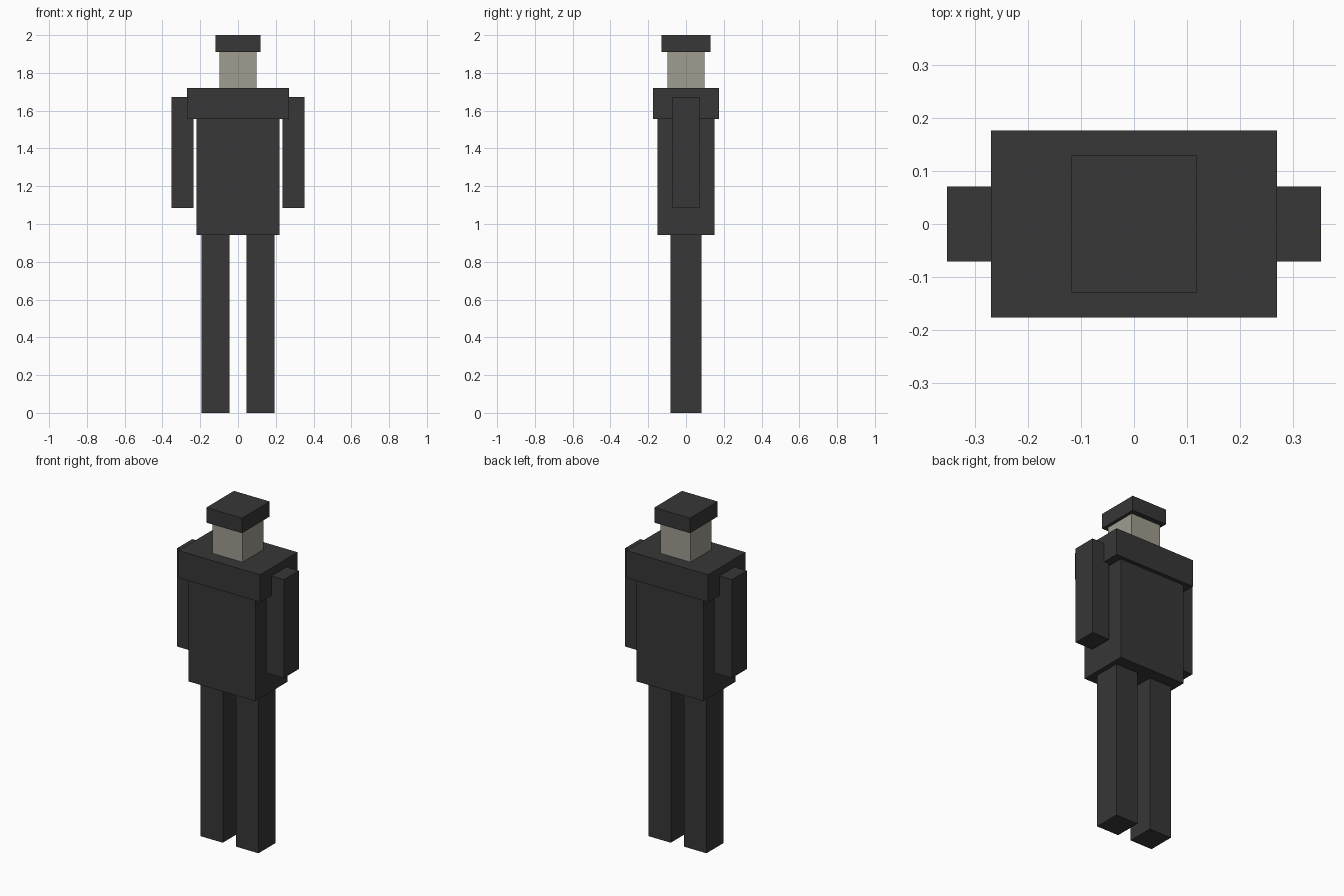
import bpy

old = bpy.data.objects.get("Cube")
if old:
    bpy.data.objects.remove(old, do_unlink=True)


def make_material(name, rgb):
    mat = bpy.data.materials.new(name)
    mat.use_nodes = True
    color = (*rgb, 1.0)
    mat.diffuse_color = color
    bsdf = next(n for n in mat.node_tree.nodes if n.type == 'BSDF_PRINCIPLED')
    bsdf.inputs["Base Color"].default_value = color
    return mat


charcoal = make_material("charcoal", (0.038, 0.038, 0.038))
stone = make_material("warm_grey", (0.35, 0.335, 0.275))


def box(name, mat, width, depth, bottom, top, x=0.0):
    """Flat-sided block standing between two heights, centred on y."""
    bpy.ops.mesh.primitive_cube_add(size=1, location=(x, 0, (bottom + top) / 2))
    obj = bpy.context.object
    obj.name = name
    obj.scale = (width, depth, top - bottom)
    bpy.ops.object.transform_apply(location=False, rotation=False, scale=True)
    obj.data.materials.append(mat)
    return obj


HIP, CHEST, NECK, BROW, CROWN = 0.943, 1.557, 1.72, 1.91, 2.0

# Limbs, one pair each
for side, sign in (("left", 1), ("right", -1)):
    box(side + "_leg", charcoal, 0.148, 0.162, 0, HIP, sign * 0.118)
    box(side + "_arm", charcoal, 0.117, 0.142, 1.085, 1.672, sign * 0.294)

# Body
box("torso", charcoal, 0.442, 0.304, HIP, CHEST)
box("shoulders", charcoal, 0.54, 0.352, CHEST, NECK)

# Head and cap
box("head", stone, 0.198, 0.198, NECK, BROW)
box("cap", charcoal, 0.236, 0.26, BROW, CROWN)
